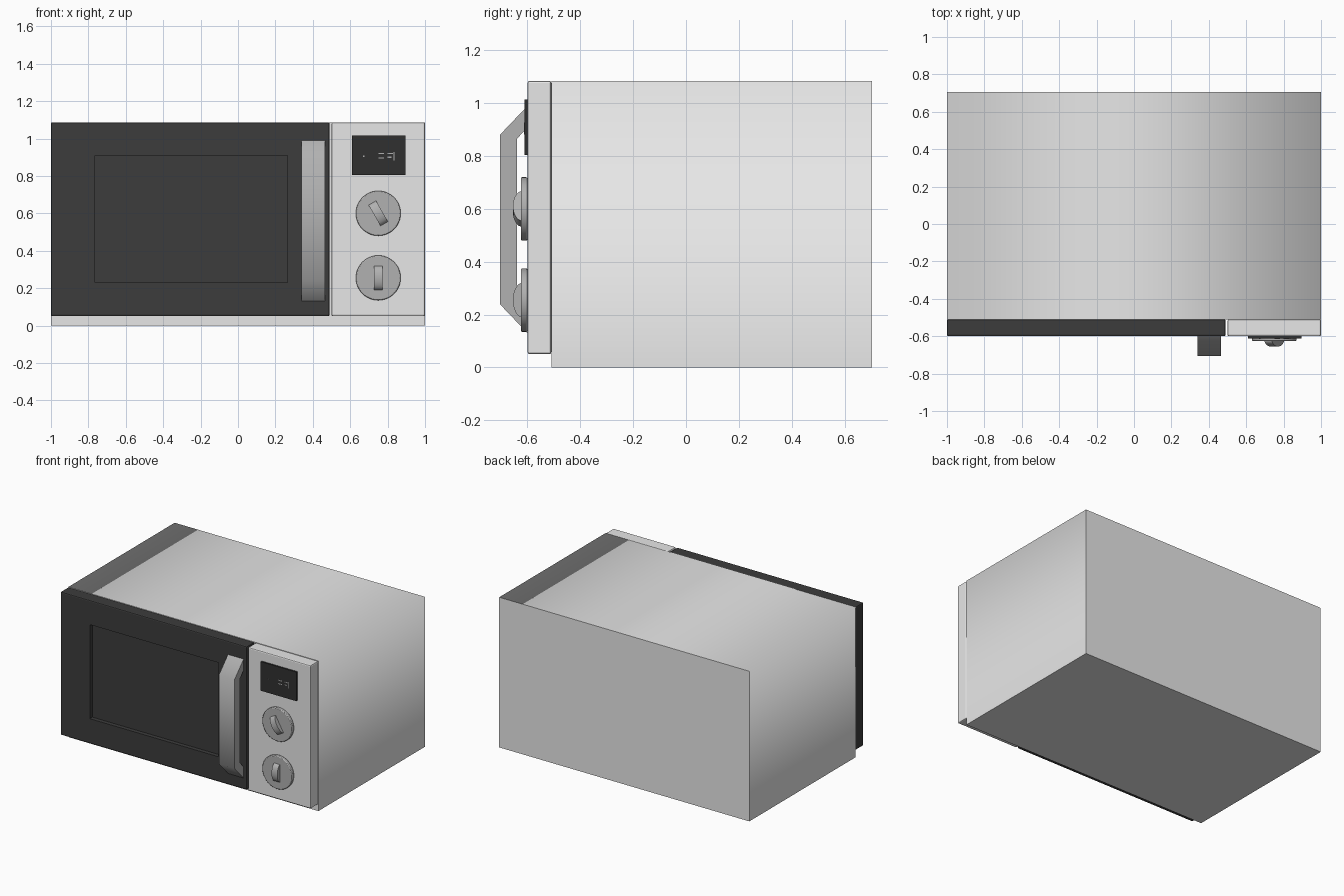
import bpy, bmesh, math
from mathutils import Matrix, Vector

cube = bpy.data.objects.get("Cube")
if cube:
    bpy.data.objects.remove(cube, do_unlink=True)


def material(name, rgb):
    m = bpy.data.materials.new(name)
    m.use_nodes = True
    m.diffuse_color = (*rgb, 1)
    m.node_tree.nodes["Principled BSDF"].inputs["Base Color"].default_value = (*rgb, 1)
    return m


silver = material("light grey", (0.8, 0.8, 0.8))
black = material("charcoal", (0.045, 0.045, 0.045))
screen = material("display black", (0.03, 0.03, 0.03))
metal = material("mid grey metal", (0.44, 0.44, 0.44))


def finish(name, bm, mat, bevel=0.0, angle=None):
    """Turn a bmesh into an object with optional bevel and smoothing."""
    bmesh.ops.recalc_face_normals(bm, faces=bm.faces)
    mesh = bpy.data.meshes.new(name)
    bm.to_mesh(mesh)
    bm.free()
    obj = bpy.data.objects.new(name, mesh)
    bpy.context.collection.objects.link(obj)
    mesh.materials.append(mat)
    if bevel:
        mod = obj.modifiers.new("rounded edges", "BEVEL")
        mod.width, mod.segments = bevel, 2
    if angle:
        bpy.ops.object.select_all(action="DESELECT")
        obj.select_set(True)
        bpy.context.view_layer.objects.active = obj
        bpy.ops.object.shade_smooth_by_angle(angle=math.radians(angle))
    return obj


def box(name, lo, hi, mat, bevel=0.0):
    lo, hi = Vector(lo), Vector(hi)
    bm = bmesh.new()
    bmesh.ops.create_cube(bm, size=1, matrix=Matrix.Translation((lo + hi) / 2)
                          @ Matrix.Diagonal((*(hi - lo), 1)))
    return finish(name, bm, mat, bevel)


def extrude_x(name, profile, x0, x1, mat, bevel=0.0, angle=None):
    """Extrude a (y, z) outline along x."""
    bm = bmesh.new()
    face = bm.faces.new([bm.verts.new((x0, y, z)) for y, z in profile])
    new = bmesh.ops.extrude_face_region(bm, geom=[face])["geom"]
    bmesh.ops.translate(bm, vec=(x1 - x0, 0, 0),
                        verts=[v for v in new if isinstance(v, bmesh.types.BMVert)])
    return finish(name, bm, mat, bevel, angle)


FRONT, SEAM, BACK, TOP, SILL = -0.6, -0.51, 0.705, 1.085, 0.05

# Casing: the top flows softly into the sides, all other edges stay sharp
casing = box("casing", (-1, SEAM, 0), (1, BACK, TOP), silver)
bm = bmesh.new()
bm.from_mesh(casing.data)
for f in bm.faces:
    f.smooth = True
for e in bm.edges:
    along_y = abs(e.verts[0].co.y - e.verts[1].co.y) > 1
    e.smooth = along_y and e.verts[0].co.z > 0.5
bm.to_mesh(casing.data)
bm.free()

# Door with a recessed window
door = box("door", (-1, FRONT, SILL), (0.49, SEAM, TOP), black, 0.008)
cutter = box("window_cutter", (-0.765, FRONT - 0.1, 0.23),
             (0.265, FRONT + 0.03, 0.91), black)
cutter.hide_render = True
cutter.hide_set(True)
cut = door.modifiers.new("window recess", "BOOLEAN")
cut.operation, cut.object, cut.solver = "DIFFERENCE", cutter, "EXACT"

# Door handle
extrude_x("door_handle",
          [(FRONT, 0.99), (-0.705, 0.88), (-0.705, 0.24), (FRONT, 0.13),
           (FRONT, 0.21), (-0.64, 0.255), (-0.64, 0.865), (FRONT, 0.91)],
          0.34, 0.465, metal, angle=50)

# Control panel and display
box("control_panel", (0.5, FRONT, SILL), (1, SEAM, TOP), silver, 0.008)
box("display", (0.61, FRONT - 0.012, 0.805), (0.895, FRONT, 1.015), screen)

# Small lit marks on the display
for i, (x, z, w, h) in enumerate([(0.672, 0.905, 0.006, 0.006), (0.765, 0.92, 0.03, 0.006),
                                  (0.765, 0.895, 0.03, 0.006), (0.815, 0.92, 0.03, 0.006),
                                  (0.835, 0.905, 0.006, 0.045), (0.81, 0.9, 0.02, 0.006)]):
    box(f"display_mark_{i + 1}", (x - w / 2, FRONT - 0.014, z - h / 2),
        (x + w / 2, FRONT - 0.011, z + h / 2), metal)

# Two dials, each a round disc with a raised half-moon grip
for label, z, turn in (("upper", 0.6, -30), ("lower", 0.255, 0)):
    bm = bmesh.new()
    bmesh.ops.create_cone(bm, cap_ends=True, segments=48, radius1=0.12, radius2=0.12,
                          depth=0.025, matrix=Matrix.Translation((0.75, FRONT - 0.0125, z))
                          @ Matrix.Rotation(math.pi / 2, 4, "X"))
    dial = finish(f"{label}_dial", bm, metal, angle=30)
    mod = dial.modifiers.new("rounded rim", "BEVEL")
    mod.width, mod.segments = 0.005, 2

    steps = [math.pi * k / 16 for k in range(17)]
    arc = [(-0.035 * math.sin(a), 0.065 * math.cos(a)) for a in steps]
    grip = extrude_x(f"{label}_dial_grip", arc, -0.023, 0.023, metal, angle=30)
    grip.location = (0.75, FRONT - 0.02, z)
    grip.rotation_euler.y = math.radians(turn)
